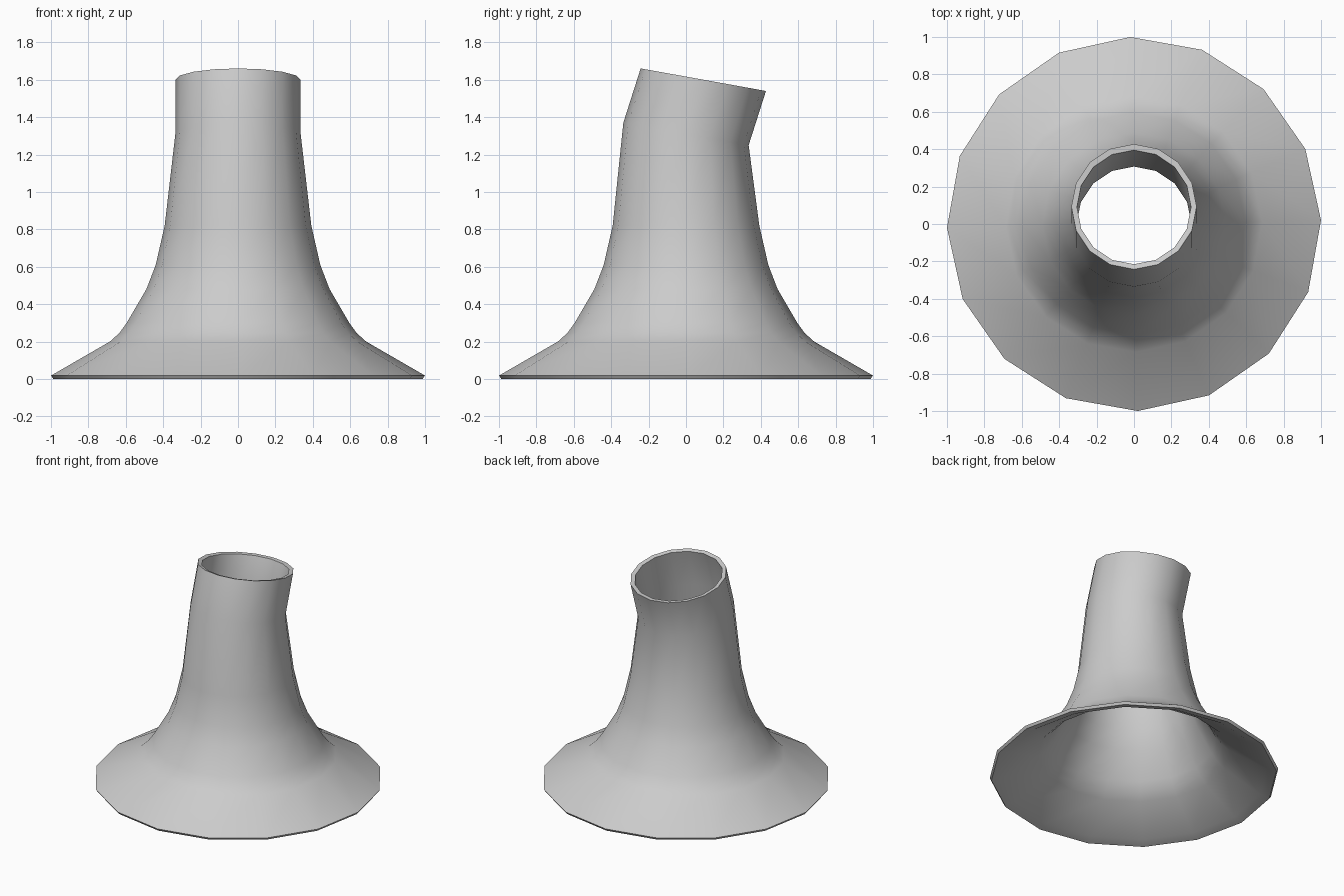
import bpy, bmesh
from math import sin, cos, pi, radians

if "Cube" in bpy.data.objects:
    bpy.data.objects.remove(bpy.data.objects["Cube"])

SIDES = 16
SLOPE = -0.18   # tilt of the two spout rings towards the back

# each ring: radius, centre height, centre y, slope along y, twist in degrees
outer = [
    (1.0, 0.018, 0, 0, 1.15), (0.685, 0.20, 0, 0, 1.15), (0.635, 0.245, 0, 0, 1),
    (0.595, 0.30, 0, 0, 1), (0.49, 0.48, 0, 0, 0.6), (0.44, 0.61, 0, 0, 0.4),
    (0.392, 0.82, 0, 0, 0), (0.335, 1.31, 0, SLOPE, 0), (0.335, 1.60, 0.0925, SLOPE, 0),
]
inner = [
    (0.305, 1.595, 0.09, SLOPE, 0), (0.307, 1.31, 0, SLOPE, 0), (0.362, 0.815, 0, 0, 0),
    (0.41, 0.60, 0, 0, 0.4), (0.463, 0.465, 0, 0, 0.6), (0.568, 0.28, 0, 0, 1),
    (0.61, 0.225, 0, 0, 1), (0.665, 0.175, 0, 0, 1.15), (0.92, 0.02, 0, 0, 1.15),
    (0.988, 0.0, 0, 0, 1.15),
]

# closed loop of rings: outside, top lip, inside, bottom lip
bm = bmesh.new()
rings = []
for r, z, cy, slope, twist in outer + inner:
    ring = []
    for i in range(SIDES):
        a = 2 * pi * i / SIDES + radians(twist)
        y = r * sin(a)
        ring.append(bm.verts.new((r * cos(a), cy + y, z + slope * y)))
    rings.append(ring)
for k, lower in enumerate(rings):
    upper = rings[(k + 1) % len(rings)]
    for i in range(SIDES):
        j = (i + 1) % SIDES
        bm.faces.new((lower[i], lower[j], upper[j], upper[i]))
bmesh.ops.recalc_face_normals(bm, faces=bm.faces)

mesh = bpy.data.meshes.new("flared_spout")
bm.to_mesh(mesh)
bm.free()
obj = bpy.data.objects.new("flared_spout", mesh)
bpy.context.collection.objects.link(obj)

# smooth walls, sharp lips
bpy.context.view_layer.objects.active = obj
obj.select_set(True)
bpy.ops.object.shade_smooth_by_angle(angle=radians(40))
